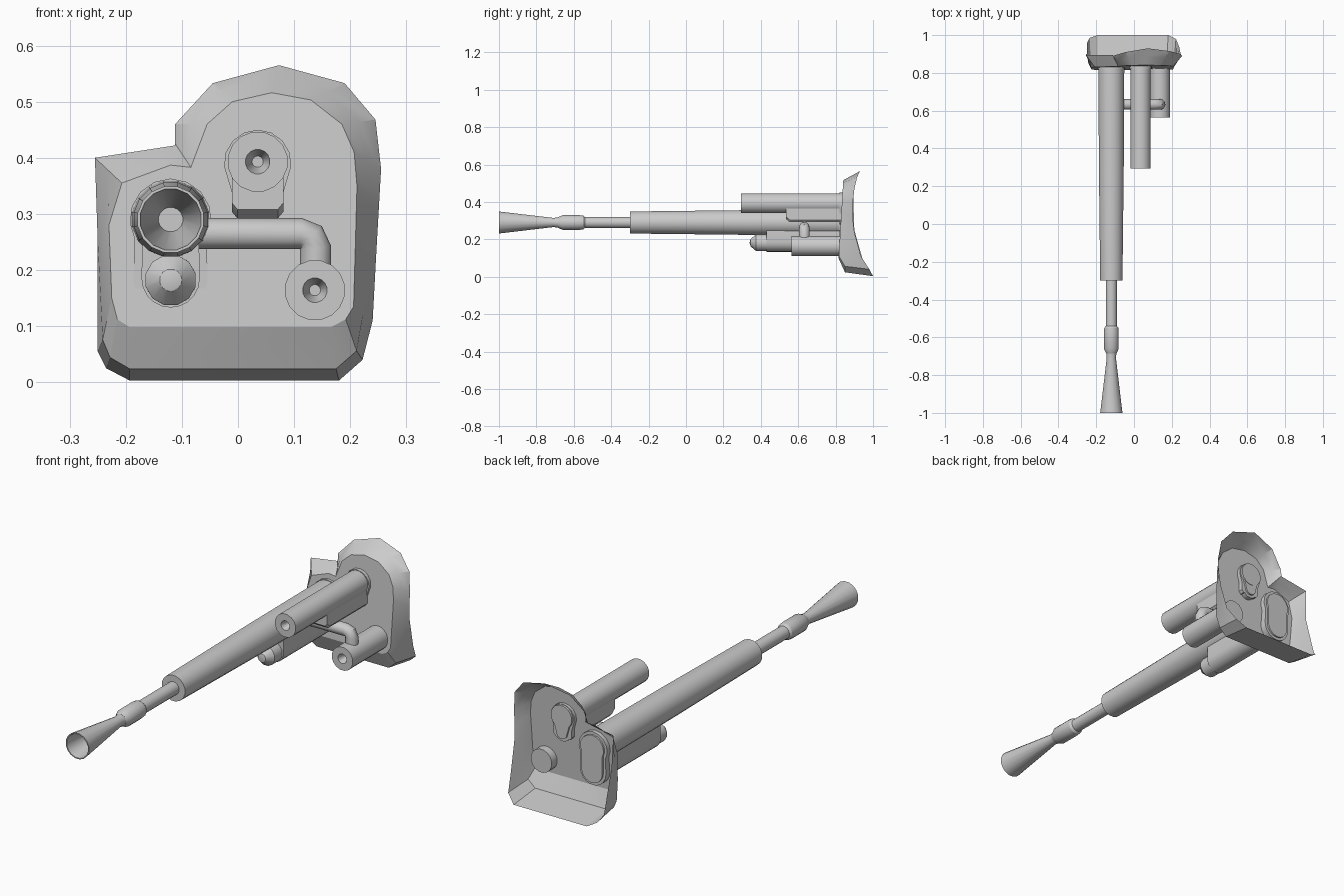
import bpy, bmesh, math
from mathutils import Vector

if "Cube" in bpy.data.objects:
    bpy.data.objects.remove(bpy.data.objects["Cube"])

metal = bpy.data.materials.new("grey metal")
metal.diffuse_color = (0.6, 0.6, 0.6, 1)
metal.use_nodes = True
metal.node_tree.nodes["Principled BSDF"].inputs["Base Color"].default_value = metal.diffuse_color


def finish(name, bm, angle=30):
    bmesh.ops.remove_doubles(bm, verts=bm.verts, dist=1e-5)
    bmesh.ops.recalc_face_normals(bm, faces=bm.faces)
    me = bpy.data.meshes.new(name)
    bm.to_mesh(me)
    bm.free()
    me.materials.append(metal)
    ob = bpy.data.objects.new(name, me)
    bpy.context.collection.objects.link(ob)
    bpy.ops.object.select_all(action='DESELECT')
    ob.select_set(True)
    bpy.context.view_layer.objects.active = ob
    bpy.ops.object.shade_smooth_by_angle(angle=math.radians(angle))
    return ob


def bridge(bm, rings):
    """Quads between successive closed rings of vertices."""
    for a, b in zip(rings, rings[1:]):
        for i in range(len(a)):
            j = (i + 1) % len(a)
            bm.faces.new((a[i], a[j], b[j], b[i]))


def lathe(name, x, z, profile, sides=16):
    """Turn (y, radius) pairs around an axis running along y."""
    bm = bmesh.new()
    rings = []
    for y, r in profile:
        r = max(r, 1e-6)
        rings.append([bm.verts.new((x + r * math.cos(t), y, z + r * math.sin(t)))
                      for t in (math.tau * (i + .5) / sides for i in range(sides))])
    bridge(bm, rings)
    bmesh.ops.dissolve_degenerate(bm, dist=1e-5, edges=bm.edges)
    return finish(name, bm)


def keyhole(x, z1, r1, z2, r2, dip=0.5, n=10):
    """Outline of a large circle joined to a lower round end."""
    pts = []
    for i in range(n + 1):
        t = -dip + (math.pi + 2 * dip) * i / n
        pts.append((x + r1 * math.cos(t), z1 + r1 * math.sin(t)))
    for i in range(n + 1):
        t = math.pi + math.pi * i / n
        pts.append((x + r2 * math.cos(t), z2 + r2 * math.sin(t)))
    return pts


def prism(name, outline, y0, y1):
    bm = bmesh.new()
    rings = [[bm.verts.new((x, y, z)) for x, z in outline] for y in (y0, y1)]
    bridge(bm, rings)
    for r in rings:
        bm.faces.new(r)
    return finish(name, bm)


# Mounting plate: flat front panel with a flange flaring back to a wavy rim
inner = [(-.193, .098), (-.215, .112), (-.225, .15), (-.23, .28), (-.207, .355),
         (-.12, .387), (-.084, .383), (-.055, .46), (-.01, .50), (.06, .516),
         (.13, .503), (.185, .46), (.207, .41), (.212, .35), (.209, .24),
         (.206, .135), (.192, .112), (.165, .098)]
rim = [(-.193, 1.0, .003), (-.235, .985, .025), (-.25, .955, .055), (-.25, .90, .25),
       (-.255, .895, .40), (-.112, .895, .422), (-.112, .895, .425), (-.112, .89, .46),
       (-.045, .91, .533), (.073, .93, .565), (.19, .915, .533), (.245, .90, .468),
       (.255, .89, .38), (.251, .892, .31), (.247, .90, .24), (.24, .935, .11),
       (.222, .98, .04), (.18, 1.0, .003)]
bm = bmesh.new()
front = [Vector((x, .81 + .06 * z, z)) for x, z in inner]
edge = [Vector(p) for p in rim]
mid = []
for f, e in zip(front, edge):
    m = f.lerp(e, .5)
    if e.z < .06:                       # rounded lower lip
        m = Vector((f.x * .35 + e.x * .65, .85, f.z * .22 + e.z * .78))
    mid.append(m)
rings = [[bm.verts.new(p) for p in ring] for ring in (front, mid, edge)]
bridge(bm, rings)
bm.faces.new(rings[0])
finish("mounting_plate", bm, 25)

# Main gun: tapered sleeve, thin barrel, collar and hollow flared muzzle
lathe("main_sleeve", -.12, .29, [(-.3, .028), (-.3, .06), (.30, .067), (.85, .07), (.85, 0)])
lathe("main_barrel", -.12, .29, [(-.28, .03), (-.56, .03)])
lathe("muzzle_collar", -.12, .29,
      [(-.54, .03), (-.55, .038), (-.57, .04), (-.66, .04), (-.685, .028), (-.685, 0)])
lathe("flared_muzzle", -.12, .29,
      [(-.68, .028), (-.71, .025), (-1, .06), (-1, .055), (-.74, .022), (-.74, 0)])

# Round-nosed pod under the main gun, with the web joining the two
lathe("lower_pod", -.12, .182,
      [(.34, 0), (.345, .02), (.375, .046), (.85, .047), (.85, 0)], 12)
prism("pod_web", keyhole(-.12, .27, .05, .185, .052, 0), .43, .85)

# Two short guns with conical bores
for name, x, z, y in (("upper_gun", .035, .393, .295), ("side_gun", .137, .164, .565)):
    lathe(name, x, z, [(y + .04, 0), (y + .04, .010), (y, .022), (y, .054),
                       (.86, .054), (.86, 0)])

# Block under the upper gun with a bevelled front lower edge
bm = bmesh.new()
sections = [(.535, .308), (.555, .292), (.85, .292)]
rings = [[bm.verts.new((.035 + sx * w, y, z)) for sx, w, z in
          ((-1, .046, .38), (-1, .046, zb + .012), (-1, .036, zb),
           (1, .036, zb), (1, .046, zb + .012), (1, .046, .38))] for y, zb in sections]
bridge(bm, rings)
bm.faces.new(rings[0])
bm.faces.new(rings[-1])
finish("upper_gun_block", bm)

# Collars where the guns pass through the plate, stepped on the back
for name, x, z1, r1, z2, r2 in (("main_collar", -.12, .29, .073, .183, .066),
                                ("upper_collar", .035, .39, .060, .318, .040)):
    prism(name, keyhole(x, z1, r1, z2, r2), .82, .85)
    prism(name + "_back", keyhole(x, z1, r1 - .013, z2, r2 - .013), .845, .858)

# Feed pipe from the main gun, bending down into the side gun
path = [(-.10, .265), (.112, .265), (.130, .258), (.138, .240), (.138, .19)]
bm = bmesh.new()
rings = []
for i, (x, z) in enumerate(path):
    a = Vector(path[max(i - 1, 0)])
    b = Vector(path[min(i + 1, len(path) - 1)])
    d = (b - a).normalized()
    rings.append([bm.verts.new((x - d.y * .028 * math.cos(t), .633 + .028 * math.sin(t),
                                z + d.x * .028 * math.cos(t)))
                  for t in (math.tau * k / 12 for k in range(12))])
bridge(bm, rings)
bm.faces.new(rings[0])
bm.faces.new(rings[-1])
finish("feed_pipe", bm, 40)
